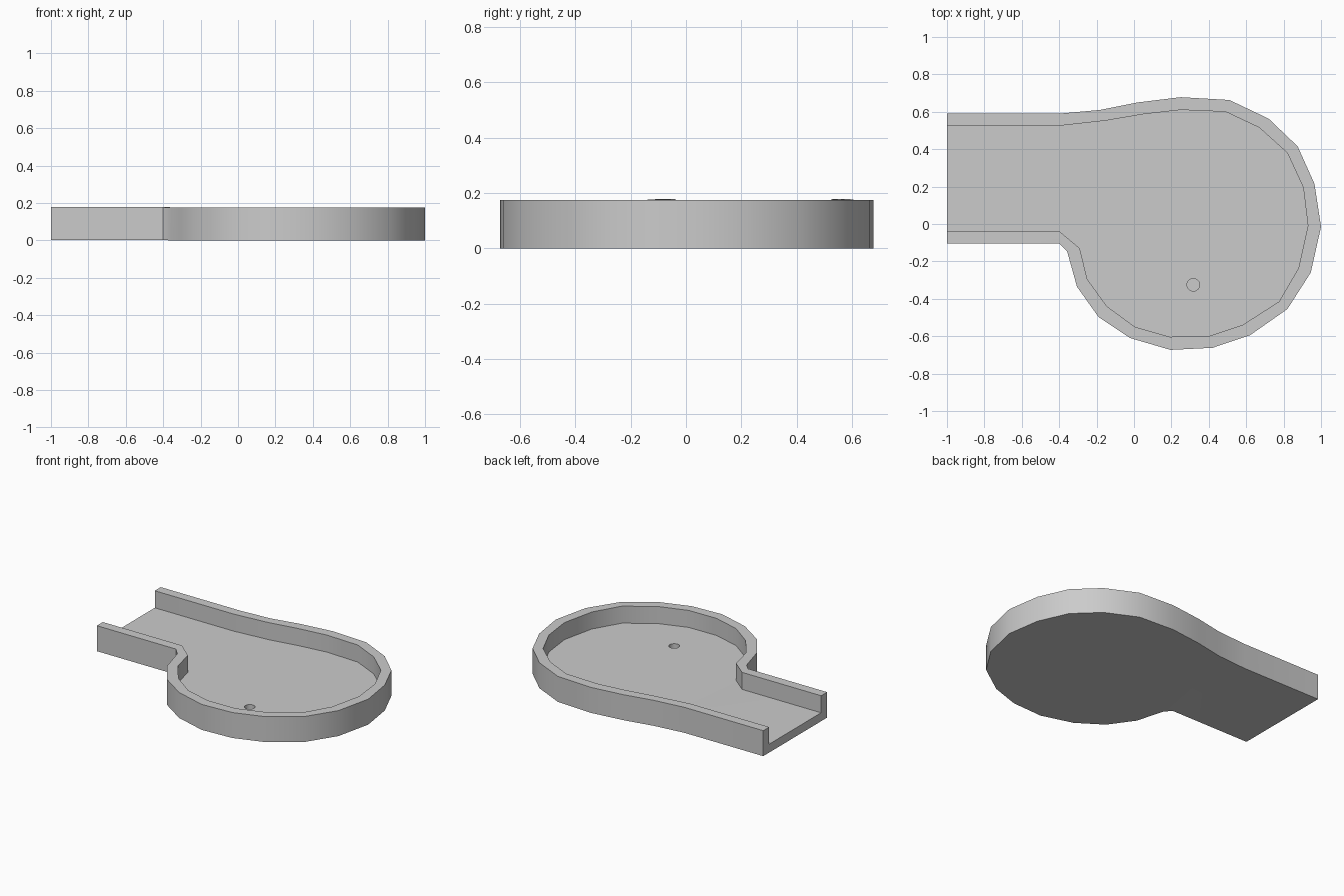
import bpy, bmesh, math

if "Cube" in bpy.data.objects:
    bpy.data.objects.remove(bpy.data.objects["Cube"])

HEIGHT, FLOOR, STEP = 0.175, 0.058, 0.003
HOLE = (0.317, -0.325)
HOLE_R, HOLE_SIDES, HOLE_BOTTOM = 0.034, 16, 0.012

# Outer and inner wall outlines, from the open end round and back again
OUTER = [(-1, .59), (-.40, .59), (-.18, .61), (.02, .65), (.25, .678),
         (.51, .663), (.72, .563), (.875, .415), (.965, .215), (1, -.015),
         (.945, -.26), (.82, -.455), (.62, -.595), (.42, -.662), (.195, -.673),
         (-.02, -.61), (-.19, -.497), (-.305, -.335), (-.357, -.148),
         (-.40, -.103), (-1, -.103)]
INNER = [(-1, .525), (-.40, .525), (-.15, .553), (.05, .587), (.25, .61),
         (.49, .60), (.67, .515), (.82, .38), (.905, .195), (.93, -.01),
         (.88, -.235), (.775, -.415), (.58, -.54), (.40, -.60), (.19, -.603),
         (.005, -.55), (-.145, -.44), (-.25, -.295), (-.29, -.13),
         (-.40, -.038), (-1, -.038)]

bm = bmesh.new()


def chain(points, z):
    # the straight lane sits a hair higher than the round green
    return [bm.verts.new((x, y, z + (STEP if x < -.39 else 0))) for x, y in points]


def bridge(a, b, closed=False):
    n = len(a)
    for i in range(n if closed else n - 1):
        j = (i + 1) % n
        bm.faces.new((a[i], a[j], b[j], b[i]))


def fill(*loops):
    edges = []
    for loop in loops:
        for i, v in enumerate(loop):
            w = loop[(i + 1) % len(loop)]
            edges.append(bm.edges.get((v, w)) or bm.edges.new((v, w)))
    bmesh.ops.triangle_fill(bm, edges=edges, use_beauty=True, use_dissolve=False)


# Curb wall: outer side, rim and inner side
base = chain(OUTER, 0)
rim_out = chain(OUTER, HEIGHT)
rim_in = chain(INNER, HEIGHT)
floor = chain(INNER, FLOOR)
bridge(base, rim_out)
bridge(rim_out, rim_in)
bridge(rim_in, floor)

# Cup sunk into the floor
ring = [(HOLE[0] + HOLE_R * math.cos(2 * math.pi * i / HOLE_SIDES),
         HOLE[1] + HOLE_R * math.sin(2 * math.pi * i / HOLE_SIDES))
        for i in range(HOLE_SIDES)]
cup_top = chain(ring, FLOOR)
cup_low = chain(ring, HOLE_BOTTOM)
bridge(cup_top, cup_low, closed=True)
bm.faces.new(cup_low)

# Open U-shaped end, floor and underside
bm.faces.new((base[0], rim_out[0], rim_in[0], floor[0],
              floor[-1], rim_in[-1], rim_out[-1], base[-1]))
fill(floor, cup_top)
fill(base)

bmesh.ops.recalc_face_normals(bm, faces=bm.faces[:])
mesh = bpy.data.meshes.new("golf_green")
bm.to_mesh(mesh)
bm.free()
green = bpy.data.objects.new("golf_green", mesh)
bpy.context.collection.objects.link(green)

# Soft shading on the curved walls, crisp rim edges
bpy.context.view_layer.objects.active = green
green.select_set(True)
bpy.ops.object.shade_smooth_by_angle(angle=math.radians(30))
